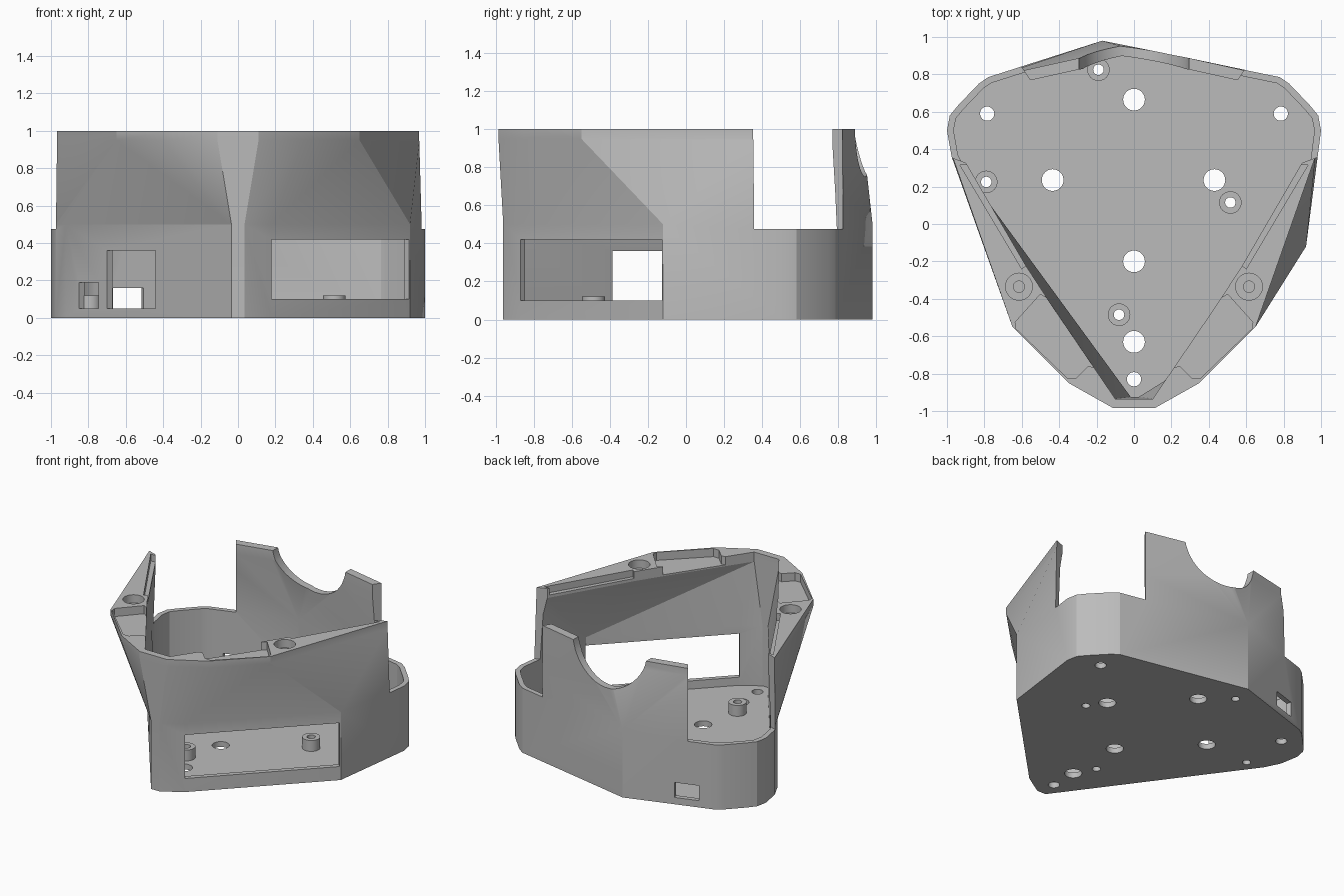
import bpy, bmesh, math
from mathutils import Vector

old = bpy.data.objects.get("Cube")
if old:
    bpy.data.objects.remove(old)

grey = bpy.data.materials.new("plain grey")
grey.use_nodes = True
grey.diffuse_color = (0.5, 0.5, 0.5, 1)
grey.node_tree.nodes["Principled BSDF"].inputs["Base Color"].default_value = (0.5, 0.5, 0.5, 1)


def finish(bm, name):
    bmesh.ops.recalc_face_normals(bm, faces=bm.faces)
    mesh = bpy.data.meshes.new(name)
    bm.to_mesh(mesh)
    bm.free()
    mesh.materials.append(grey)
    obj = bpy.data.objects.new(name, mesh)
    bpy.context.collection.objects.link(obj)
    return obj


def loft(name, rings):
    """Stack convex outlines (z, points) into one closed solid."""
    bm = bmesh.new()
    for (za, a), (zb, b) in zip(rings, rings[1:]):
        verts = [bm.verts.new((x, y, z)) for z, pts in ((za, a), (zb, b)) for x, y in pts]
        bmesh.ops.convex_hull(bm, input=verts)
    inner = [z for z, _ in rings[1:-1]]
    caps = [f for f in bm.faces
            if any(all(abs(v.co.z - z) < 1e-5 for v in f.verts) for z in inner)]
    bmesh.ops.delete(bm, geom=caps, context='FACES')
    bmesh.ops.remove_doubles(bm, verts=bm.verts, dist=1e-5)
    bmesh.ops.dissolve_limit(bm, angle_limit=0.002, verts=bm.verts, edges=bm.edges)
    return finish(bm, name)


def prism(name, pts, z0, z1):
    bm = bmesh.new()
    low = bm.faces.new([bm.verts.new((x, y, z0)) for x, y in pts])
    out = bmesh.ops.extrude_face_region(bm, geom=[low])
    new = [g for g in out["geom"] if isinstance(g, bmesh.types.BMVert)]
    bmesh.ops.translate(bm, verts=new, vec=(0, 0, z1 - z0))
    return finish(bm, name)


def circle(x, y, r, n=32):
    return [(x + r * math.cos(math.tau * i / n), y + r * math.sin(math.tau * i / n)) for i in range(n)]


def boolean(target, tool, op='DIFFERENCE'):
    mod = target.modifiers.new("cut", 'BOOLEAN')
    mod.operation, mod.object, mod.solver = op, tool, 'EXACT'
    dg = bpy.context.evaluated_depsgraph_get()
    mesh = bpy.data.meshes.new_from_object(target.evaluated_get(dg))
    target.modifiers.remove(mod)
    target.data = mesh
    bpy.data.objects.remove(tool)


def inset(pts, d):
    """Move each side of a counter-clockwise outline inwards."""
    out = []
    for i, p in enumerate(pts):
        a, b, c = Vector(pts[i - 1]), Vector(p), Vector(pts[(i + 1) % len(pts)])
        u, v = (b - a).normalized(), (c - b).normalized()
        n, m = Vector((-u.y, u.x)), Vector((-v.y, v.x))
        out.append(tuple(b + (n + m) * (d / (1 + n.dot(m)))))
    return out


def mirrored(half):
    return half + [(-x, y) for x, y in reversed(half) if x > 0]


def flip(pts, s):
    return [(s * x, y) for x, y in pts]


def wall_window(a, b, z0, z1, depth=0.12):
    a, b = Vector(a), Vector(b)
    d = (b - a).normalized()
    n = Vector((-d.y, d.x)) * depth
    return prism("window_cutter", [a - n, b - n, b + n, a + n], z0, z1)


# Outlines, counter-clockwise from the front
corner = [(1, .5), (.985, .58), (.94, .635), (.83, .75), (.78, .785)]
base = [(-.035, -.96), (.035, -.96), (.18, -.87), (.92, -.12)] + corner + [(-.17, .98)]
base += flip(corner, -1)[::-1] + [(-.975, .36), (-.92, .25)]
top = mirrored([(.11, -.985), (.35, -.85), (.65, -.55), (.97, .36), (.985, .5), (.965, .58),
                (.78, .775), (.62, .815), (.28, .89), (0, .93)])
opening = mirrored([(.1, -.935), (.45, -.42), (.58, -.22), (.9, .33), (.94, .5), (.92, .56),
                    (.75, .725), (.56, .765), (.3, .825), (0, .87)])

# Shell: upright base, flared upper body, hollow inside
shell = loft("enclosure_shell", [(0, base), (.5, base), (.95, top), (1, top)])
hollow = inset(base, .035)
boolean(shell, loft("hollow_cutter", [(.04, hollow), (.48, hollow), (.93, opening), (1.1, opening)]))

for s in (1, -1):
    # Low rim at the rear corners
    gap = [(.72, .26), (1.2, .44), (1.2, 1.1), (.7, .98), (.5, .69)]
    boolean(shell, prism("corner_cutter", flip(gap, s), .475, 1.2))
    # Recessed ledges and screw seats in the top rim
    pocket = [(.4, -.44), (.5, -.375), (.635, -.525), (.63, -.56), (.355, -.825),
              (.31, -.825), (.245, -.76), (.15, -.78)]
    boolean(shell, prism("ledge_cutter", flip(pocket, s), .94, 1.1))
    boolean(shell, prism("seat_cutter", circle(s * .615, -.335, .072), .94, 1.1))
    boolean(shell, prism("screw_cutter", circle(s * .615, -.335, .03), .85, 1.1))
    # Narrow step along the side rim
    step = [(.93, .315), (.85, .315), (.55, -.2), (.6, -.24)]
    boolean(shell, prism("step_cutter", flip(step, s), .95, 1.1))

# Round scoop in the rear wall
scoop = prism("scoop_cutter", circle(0, 0, .3, 48), .7, 1.2)
for v in scoop.data.vertices:
    v.co = (v.co.x, v.co.z, 1.05 + v.co.y)
scoop.data.flip_normals()
boolean(shell, scoop)

# Wall openings
for a, b, z0, z1 in [((.18, -.87), (.915, -.125), .1, .42),
                     ((-.7, -.05), (-.44, -.406), .05, .36),
                     ((-.85, .154), (-.745, .011), .05, .19),
                     ((-.515, .87), (-.68, .818), .05, .16)]:
    boolean(shell, wall_window(a, b, z0, z1))

# Standoffs joined to the floor, then drilled
standoffs = [(-.19, .825), (-.79, .225), (.515, .115), (-.08, -.485)]
for x, y in standoffs:
    boolean(shell, prism("standoff", circle(x, y, .06), .02, .12), 'UNION')
holes = [(x, y, .028) for x, y in standoffs]
holes += [(x, y, .058) for x, y in [(0, .665), (-.435, .235), (.43, .235), (0, -.2), (0, -.63)]]
holes += [(x, y, .038) for x, y in [(-.785, .59), (.785, .59), (0, -.83)]]
for x, y, r in holes:
    boolean(shell, prism("drill", circle(x, y, r), -.1, .3))

bpy.context.view_layer.objects.active = shell
shell.select_set(True)
bpy.ops.object.shade_smooth_by_angle(angle=math.radians(22))
